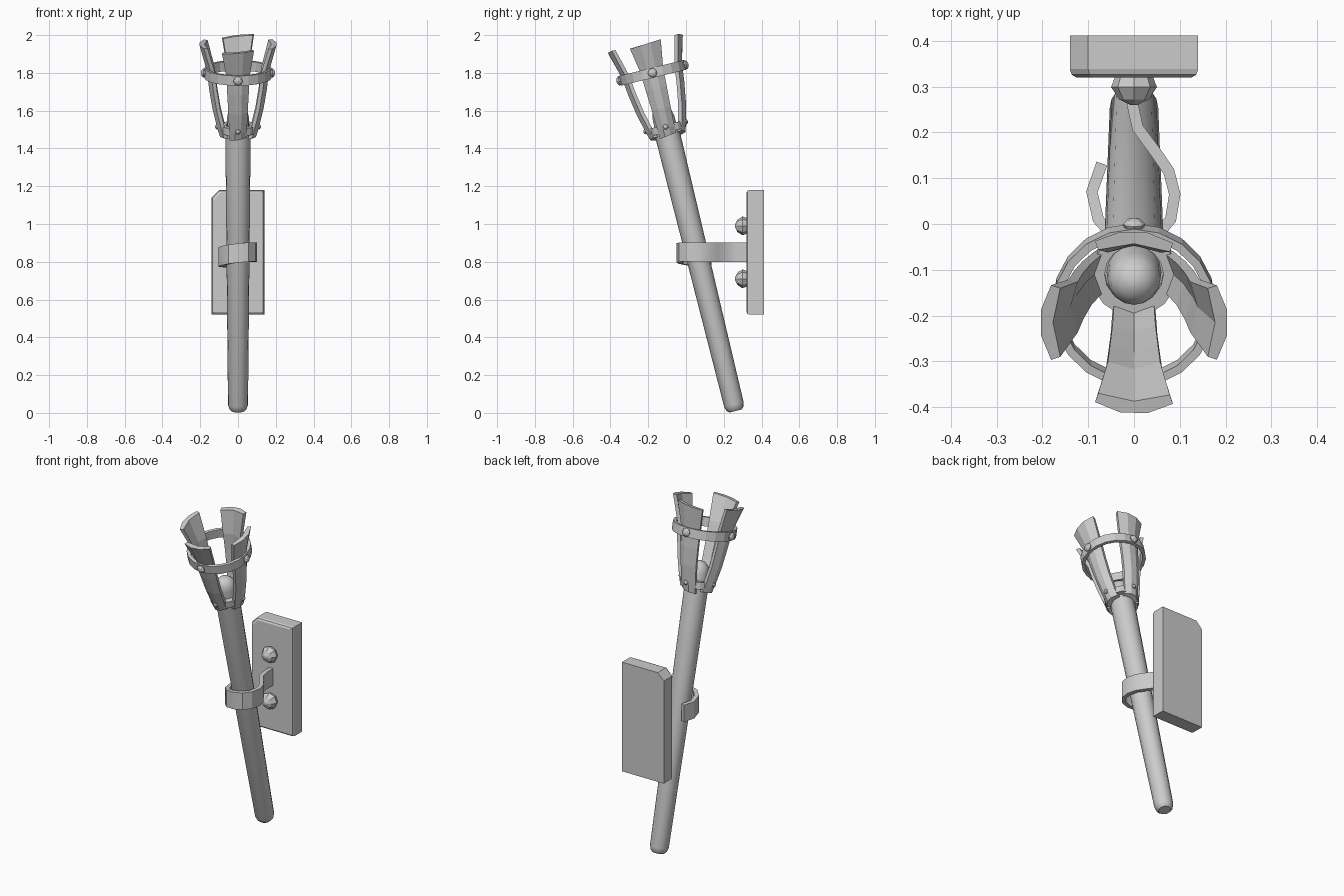
import bpy, bmesh, math
from mathutils import Matrix, Vector

if "Cube" in bpy.data.objects:
    bpy.data.objects.remove(bpy.data.objects["Cube"])

# torch frame: local z runs along the leaning shaft
TILT = math.radians(13.8)
TORCH = Matrix.Translation((0, 0.262, 0.01)) @ Matrix.Rotation(TILT, 4, 'X')


def finish(name, bm, matrix, smooth=None):
    bmesh.ops.recalc_face_normals(bm, faces=bm.faces)
    mesh = bpy.data.meshes.new(name)
    bm.to_mesh(mesh)
    bm.free()
    ob = bpy.data.objects.new(name, mesh)
    bpy.context.collection.objects.link(ob)
    ob.matrix_world = matrix
    if smooth:
        bpy.ops.object.select_all(action='DESELECT')
        ob.select_set(True)
        bpy.context.view_layer.objects.active = ob
        bpy.ops.object.shade_smooth_by_angle(angle=math.radians(smooth))
    return ob


def bridge(bm, loops, closed=False):
    """Skin a list of closed vertex loops."""
    n = len(loops[0])
    pairs = list(zip(loops, loops[1:])) + ([(loops[-1], loops[0])] if closed else [])
    for a, b in pairs:
        for i in range(n):
            j = (i + 1) % n
            bm.faces.new((a[i], a[j], b[j], b[i]))
    if not closed:
        bm.faces.new(loops[0])
        bm.faces.new(loops[-1])


def lathe(name, profile, sides, matrix, ring=False, smooth=None):
    bm = bmesh.new()
    loops = []
    for r, z in profile:
        loops.append([bm.verts.new((r * math.cos(2 * math.pi * i / sides),
                                    r * math.sin(2 * math.pi * i / sides), z))
                      for i in range(sides)])
    bridge(bm, loops, ring)
    return finish(name, bm, matrix, smooth)


def dome(name, r, h, sides, matrix):
    return lathe(name, [(r * .8, -.005), (r, h * .35), (r * .65, h * .8), (r * .15, h)],
                 sides, matrix)


# shaft with rounded foot, and the domed head inside the basket
lathe("shaft", [(.034, 0), (.046, .012), (.053, .035), (.067, 1.50), (.067, 1.54)],
      16, TORCH, smooth=35)
lathe("torch_head", [(.06, 1.53), (.058, 1.60), (.05, 1.635), (.03, 1.655), (.008, 1.662)],
      16, TORCH, smooth=40)

# basket bands
lathe("lower_collar", [(.064, 1.52), (.094, 1.52), (.094, 1.56), (.064, 1.56)],
      16, TORCH, ring=True)
lathe("upper_band", [(.16, 1.817), (.178, 1.817), (.178, 1.87), (.16, 1.87)],
      20, TORCH, ring=True)

# four flared prongs: (height, outer radius, half width)
STATIONS = [(1.50, .095, .045), (1.54, .108, .047), (1.65, .135, .051),
            (1.76, .153, .057), (1.86, .165, .062), (2.0, .203, .085)]
SLANT = [.006, -.01, -.004, .008]


def prong(name, matrix, slant):
    bm = bmesh.new()
    loops = []
    for k, (s, r, w) in enumerate(STATIONS):
        sag, t = .022, .02
        dz = slant if k in (0, len(STATIONS) - 1) else 0
        section = [(r - sag, -w), (r, -w * .35), (r, w * .35), (r - sag, w),
                   (r - sag - t, w * .92), (r - t - .006, 0), (r - sag - t, -w * .92)]
        loops.append([bm.verts.new((x, y, s + dz * y / w)) for x, y in section])
    bridge(bm, loops)
    finish(name, bm, matrix)


for k in range(4):
    turn = TORCH @ Matrix.Rotation(k * math.pi / 2, 4, 'Z')
    prong(f"prong_{k + 1}", turn, SLANT[k])
    out = Matrix.Rotation(math.pi / 2, 4, 'Y')
    dome(f"upper_rivet_{k + 1}", .025, .02, 8, turn @ Matrix.Translation((.176, 0, 1.843)) @ out)
    dome(f"lower_rivet_{k + 1}", .015, .014, 8, turn @ Matrix.Translation((.107, 0, 1.55)) @ out)

# wall plate with one clipped top corner and bevelled front edge
outline = [(-.14, .52), (.14, .52), (.14, 1.18), (-.10, 1.18), (-.14, 1.14)]
bm = bmesh.new()
loops = []
for y, inset in ((.412, 0), (.338, 0), (.326, .004), (.32, .014)):
    loops.append([bm.verts.new((x * (1 - inset / .14), y, .85 + (z - .85) * (1 - inset / .33)))
                  for x, z in outline])
bridge(bm, loops)
finish("wall_plate", bm, Matrix.Identity(4))

# plate bolts
for name, z in (("upper_bolt", .99), ("lower_bolt", .71)):
    dome(name, .05, .06, 8, Matrix.Translation((0, .32, z)) @ Matrix.Rotation(math.pi / 2, 4, 'X'))

# hooked strap swept around the shaft: (x, y, z centre)
PATH = [Vector(p) for p in (
    (-.003, .33, .85), (-.003, .26, .85), (.008, .21, .85), (.045, .16, .85), (.076, .115, .85),
    (.089, .065, .85), (.08, .01, .852), (.05, -.026, .851), (.005, -.038, .847),
    (-.045, -.027, .84), (-.078, .01, .832), (-.092, .07, .825), (-.07, .132, .822))]
bm = bmesh.new()
loops = []
for i, p in enumerate(PATH):
    d = PATH[min(i + 1, len(PATH) - 1)] - PATH[max(i - 1, 0)]
    side = Vector((d.y, -d.x, 0)).normalized() * .0125
    loops.append([bm.verts.new(p + side * a + Vector((0, 0, .051 * b)))
                  for a, b in ((-1, -1), (1, -1), (1, 1), (-1, 1))])
bridge(bm, loops)
finish("strap", bm, Matrix.Identity(4), smooth=30)
